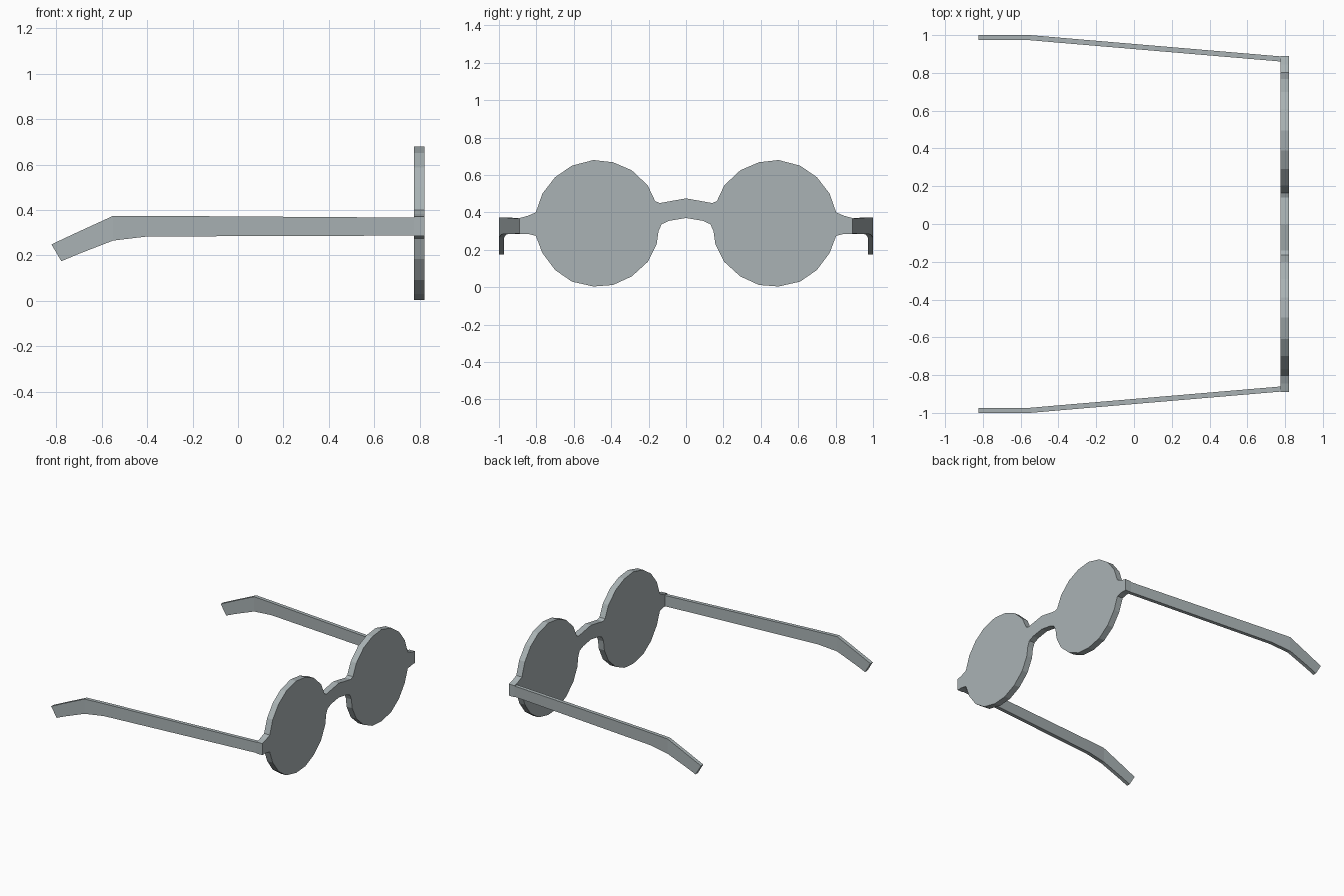
import bpy, bmesh

if "Cube" in bpy.data.objects:
    bpy.data.objects.remove(bpy.data.objects["Cube"])

mat = bpy.data.materials.new("blue_grey")
mat.diffuse_color = (0.40, 0.45, 0.46, 1)
mat.use_nodes = True
mat.node_tree.nodes["Principled BSDF"].inputs["Base Color"].default_value = mat.diffuse_color


def finish(name, bm):
    bmesh.ops.recalc_face_normals(bm, faces=bm.faces[:])
    me = bpy.data.meshes.new(name)
    bm.to_mesh(me)
    bm.free()
    me.materials.append(mat)
    ob = bpy.data.objects.new(name, me)
    bpy.context.collection.objects.link(ob)
    return ob


# Front: half outline (y, z), from bridge top around the lens to bridge bottom
half = [(0, .475), (.14, .45), (.165, .46), (.205, .545), (.29, .625),
        (.39, .668), (.495, .68), (.61, .65), (.70, .588), (.768, .50),
        (.803, .40), (.845, .382), (.89, .37),
        (.89, .285), (.845, .285), (.803, .275), (.768, .183), (.70, .092),
        (.61, .03), (.495, .004), (.39, .012), (.29, .058), (.205, .135),
        (.157, .23), (.147, .30), (.13, .337), (.09, .355), (0, .37)]
outline = half + [(-y, z) for y, z in half[-2:0:-1]]
bm = bmesh.new()
face = bm.faces.new([bm.verts.new((0.775, y, z)) for y, z in outline])
ext = bmesh.ops.extrude_face_region(bm, geom=[face], use_keep_orig=True)
moved = [g for g in ext["geom"] if isinstance(g, bmesh.types.BMVert)]
bmesh.ops.translate(bm, verts=moved, vec=(0.046, 0, 0))
finish("front_frame_with_lenses", bm)

# Temple arms: stations of (outer y, top x, top z, bottom x, bottom z)
stations = [(.887, .78, .366, .78, .287),
            (.987, -.40, .374, -.40, .283),
            (1.0, -.55, .374, -.55, .265),
            (1.0, -.72, .296, -.705, .205),
            (1.0, -.822, .248, -.778, .174)]
for side, label in ((1, "left"), (-1, "right")):
    bm = bmesh.new()
    rings = []
    for y, xt, zt, xb, zb in stations:
        rings.append([bm.verts.new(p) for p in (
            (xt, side * y, zt), (xt, side * (y - .027), zt),
            (xb, side * (y - .027), zb), (xb, side * y, zb))])
    for a, b in zip(rings, rings[1:]):
        for i in range(4):
            j = (i + 1) % 4
            bm.faces.new((a[i], a[j], b[j], b[i]))
    bm.faces.new(rings[0])
    bm.faces.new(rings[-1])
    finish("temple_arm_" + label, bm)
